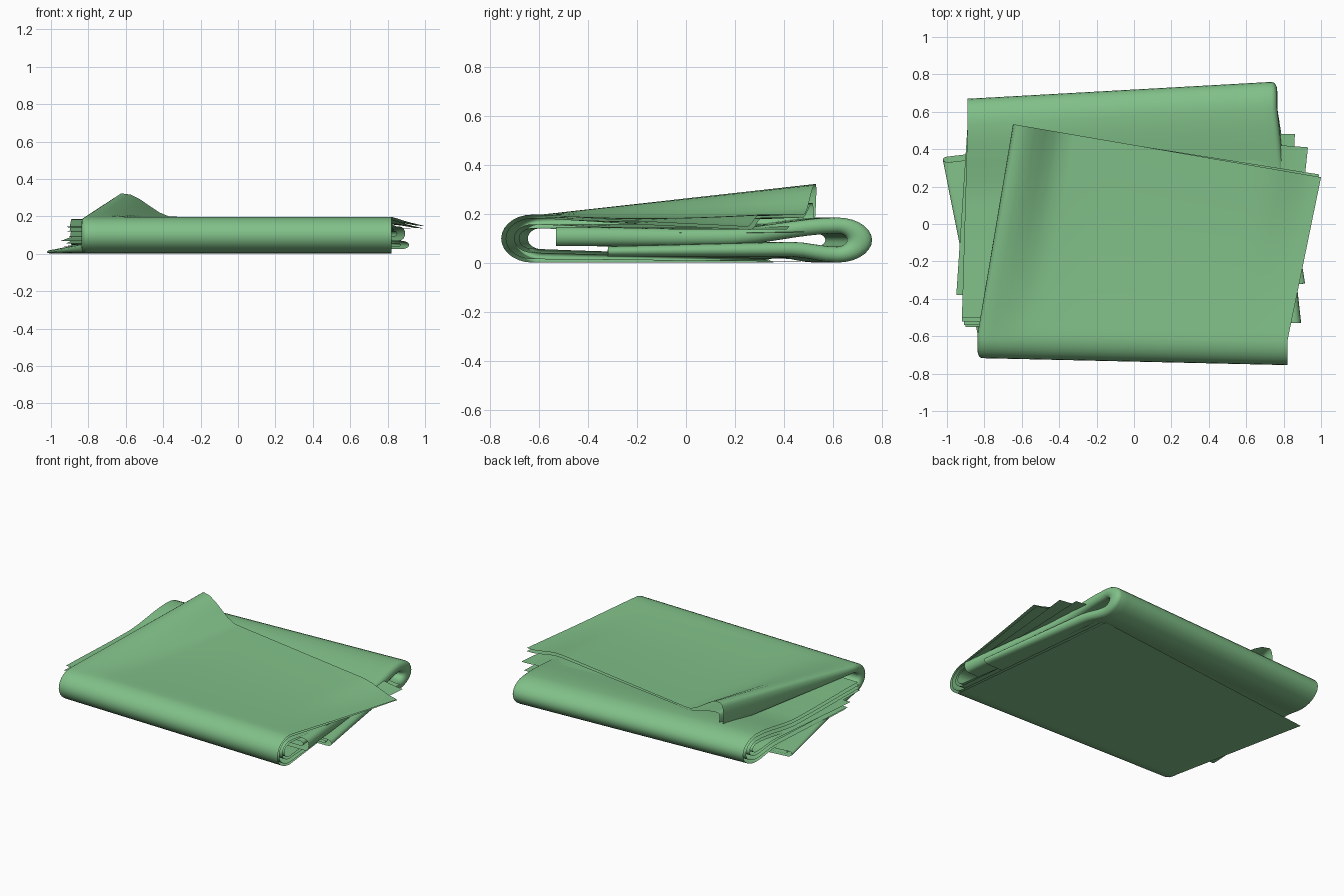
import bpy, math

if "Cube" in bpy.data.objects:
    bpy.data.objects.remove(bpy.data.objects["Cube"])

mat = bpy.data.materials.new("green_cloth")
mat.diffuse_color = (0.22, 0.53, 0.25, 1)
mat.use_nodes = True
mat.node_tree.nodes["Principled BSDF"].inputs["Base Color"].default_value = mat.diffuse_color


def lerp(a, b, t):
    return a + (b - a) * t


def smooth(t):
    t = max(0.0, min(1.0, t))
    return t * t * (3 - 2 * t)


def loop_section(o1, o2, n=32):
    """Doubled cloth section: (u, offset, weight), folded over at u = 0."""
    d = o2 - o1
    pts = [(1 - i / n, o1, 0.0) for i in range(n)]
    for i in range(9):
        b = math.pi * i / 8
        w = (1 - math.cos(b)) / 2
        pts.append((-d / 3.4 * math.sin(b), o1 + d * w, w))
    return pts + [((i + 1) / n, o2, 1.0) for i in range(n)]


def folded_cloth(name, section, fold, radius, zc, stretch, side, lower, upper,
                 k_low, k_up, lift, inset=0.0, flip=False):
    """Sweep a doubled section along: lower leaf, end fold, upper leaf."""
    def edge(line, u):
        (x0, y0), (x1, y1) = line
        return lerp(x0, x1, u), lerp(y0, y1, u)

    stations = [("low", 1 - i / 20) for i in range(20)]
    stations += [("arc", math.pi * i / 14) for i in range(15)]
    stations += [("up", (i + 1) / 20) for i in range(20)]
    verts, faces = [], []
    for kind, t in stations:
        for u, o, w in section:
            u = inset + u * (1 - inset)
            if flip:
                u = 1 - u
            fx, fy = edge(fold, u)
            if kind == "arc":
                r = radius - o
                x = fx
                y = fy + side * r * stretch * math.sin(t)
                z = zc - r * math.cos(t)
            else:
                ends, k, sgn = (lower, k_low, -1) if kind == "low" else (upper, k_up, 1)
                a, b = edge(ends[0], u), edge(ends[1], u)
                x = lerp(fx, lerp(a[0], b[0], w), t)
                y = lerp(fy, lerp(a[1], b[1], w), t)
                z = zc + sgn * (radius - o * lerp(1, k, t)) + lift(kind, t, u, w)
            verts.append((x, y, z))
    m = len(section)
    for i in range(len(stations) - 1):
        for j in range(m - 1):
            a = i * m + j
            faces.append((a, a + 1, a + m + 1, a + m))
    me = bpy.data.meshes.new(name)
    me.from_pydata(verts, [], faces)
    me.materials.append(mat)
    ob = bpy.data.objects.new(name, me)
    bpy.context.collection.objects.link(ob)
    for p in me.polygons:
        p.use_smooth = True
    return ob


def wrap_lift(peak):
    # raised corner on the left of the top flap, drooping right corner
    def f(kind, t, u, w):
        if kind == "low":
            return 0.0
        bulge = peak * t * (1 - smooth((u - 0.01) / 0.16)) * (1 - w)
        sag = -0.015 * math.sin(math.pi * t) * smooth(u / 0.3)
        droop = -0.05 * t * t * smooth((u - 0.82) / 0.18) * (1 - 0.5 * w)
        return bulge + sag + droop
    return f


def pad_lift(kind, t, u, w):
    if kind == "low":
        return 0.024 * smooth(t / 0.2)
    return -0.045 * smooth(t / 0.4) + 0.006 * smooth((t - 0.5) / 0.5)


# outer wrap: folded over at the front, doubled edge on the left
wrap_fold = ((-0.81, -0.59), (0.82, -0.627))
for name, o1, o2, peak, inset, low, up in (
        ("outer_wrap", 0.0, 0.055, 0.125, 0.0,
         (((-1.0, 0.36), (0.69, 0.56)), ((-0.99, 0.33), (0.67, 0.53))),
         (((-0.625, 0.53), (1.0, 0.25)), ((-0.62, 0.525), (0.86, 0.48)))),
        ("outer_wrap_lining", 0.014, 0.04, 0.06, 0.012,
         (((-0.99, 0.34), (0.71, 0.54)), ((-0.98, 0.32), (0.73, 0.51))),
         (((-0.62, 0.52), (0.99, 0.265)), ((-0.62, 0.525), (0.93, 0.41))))):
    folded_cloth(name, loop_section(o1, o2), wrap_fold, 0.098, 0.1, 1.3, -1,
                 low, up, 0.35, 0.9, wrap_lift(peak), inset)

# inner pad: folded over at the back, doubled edge on the right
pad_fold = ((-0.89, 0.527), (0.735, 0.617))
for name, o1, o2, inset, low, up in (
        ("inner_pad", 0.0, 0.065, 0.0,
         (((-0.93, -0.36), (0.88, -0.32)), ((-0.95, -0.38), (0.88, -0.32))),
         (((-0.92, -0.50), (0.86, -0.53)), ((-0.90, -0.55), (0.86, -0.53)))),
        ("inner_pad_lining", 0.02, 0.045, 0.012,
         (((-0.94, -0.36), (0.88, -0.32)), ((-0.92, -0.38), (0.88, -0.32))),
         (((-0.92, -0.52), (0.86, -0.53)), ((-0.91, -0.54), (0.86, -0.53))))):
    folded_cloth(name, loop_section(o1, o2), pad_fold, 0.092, 0.094, 1.55, 1,
                 low, up, 0.65, 1.2, pad_lift, inset, flip=True)
